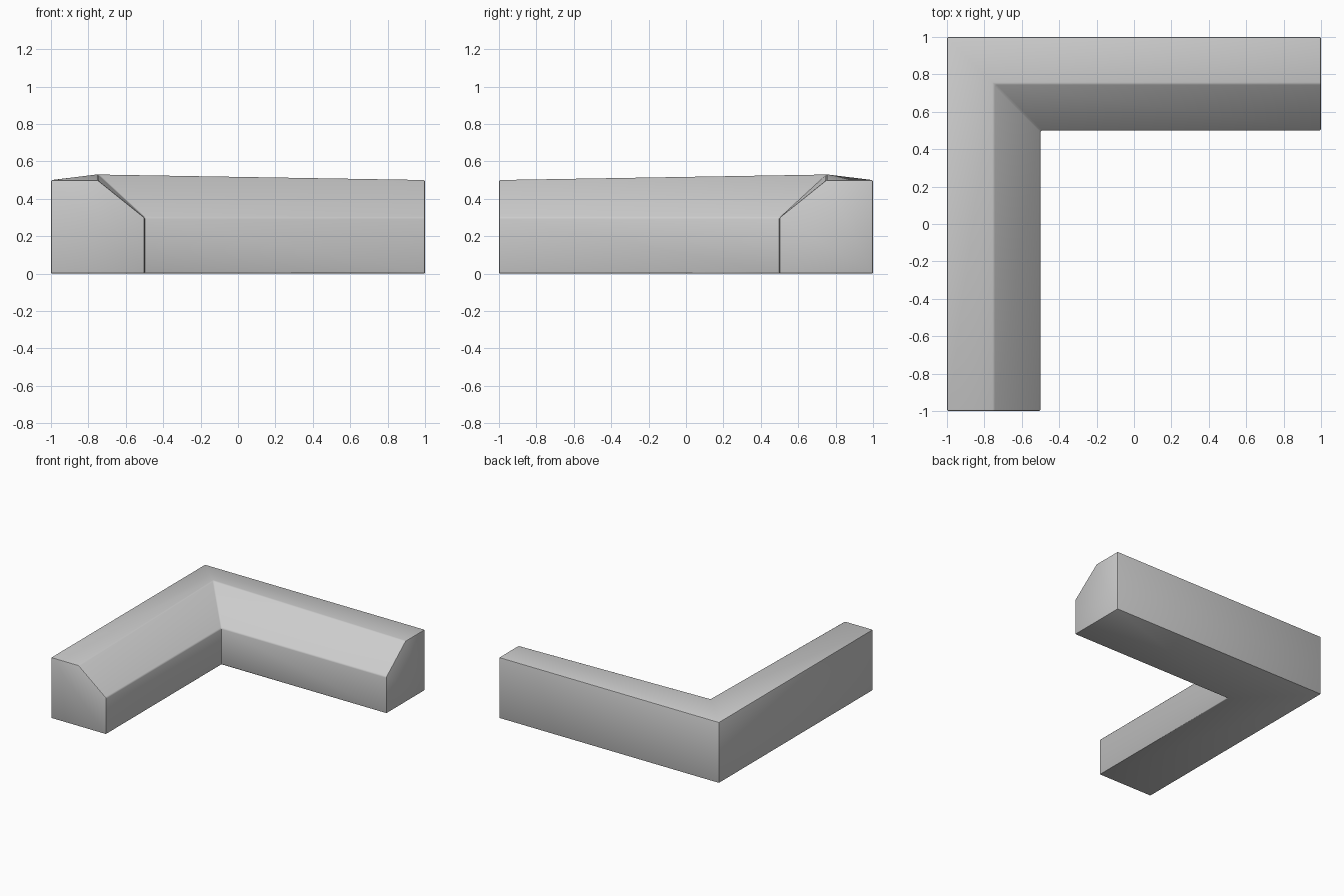
import bpy, bmesh

if "Cube" in bpy.data.objects:
    bpy.data.objects.remove(bpy.data.objects["Cube"])

# Cross-section: (inset from the outer wall, height, extra height at the corner)
PROFILE = [(0, 0, 0), (0, 0.5, 0), (0.25, 0.5, 0.03), (0.5, 0.3, 0), (0.5, 0, 0)]

bm = bmesh.new()

# Section at each end and a mitred section at the corner
sections = [
    [bm.verts.new((-1 + d, -1, z)) for d, z, _ in PROFILE],
    [bm.verts.new((-1 + d, 1 - d, z + rise)) for d, z, rise in PROFILE],
    [bm.verts.new((1, 1 - d, z)) for d, z, _ in PROFILE],
]

# Walls between the sections, then end caps
n = len(PROFILE)
for a, b in zip(sections, sections[1:]):
    for i in range(n):
        j = (i + 1) % n
        bm.faces.new((a[i], a[j], b[j], b[i]))
bm.faces.new(sections[0])
bm.faces.new(sections[-1][::-1])
bmesh.ops.recalc_face_normals(bm, faces=bm.faces)

# Slightly softened sharp edges
sharp = [e for e in bm.edges if e.calc_face_angle(0) > 0.3]
bmesh.ops.bevel(bm, geom=sharp, offset=0.008, segments=2, profile=0.5,
                affect='EDGES', clamp_overlap=True)

mesh = bpy.data.meshes.new("corner_wall")
bm.to_mesh(mesh)
bm.free()
wall = bpy.data.objects.new("corner_wall", mesh)
bpy.context.collection.objects.link(wall)
bpy.context.view_layer.objects.active = wall
wall.select_set(True)
bpy.ops.object.shade_smooth_by_angle(angle=0.6)
